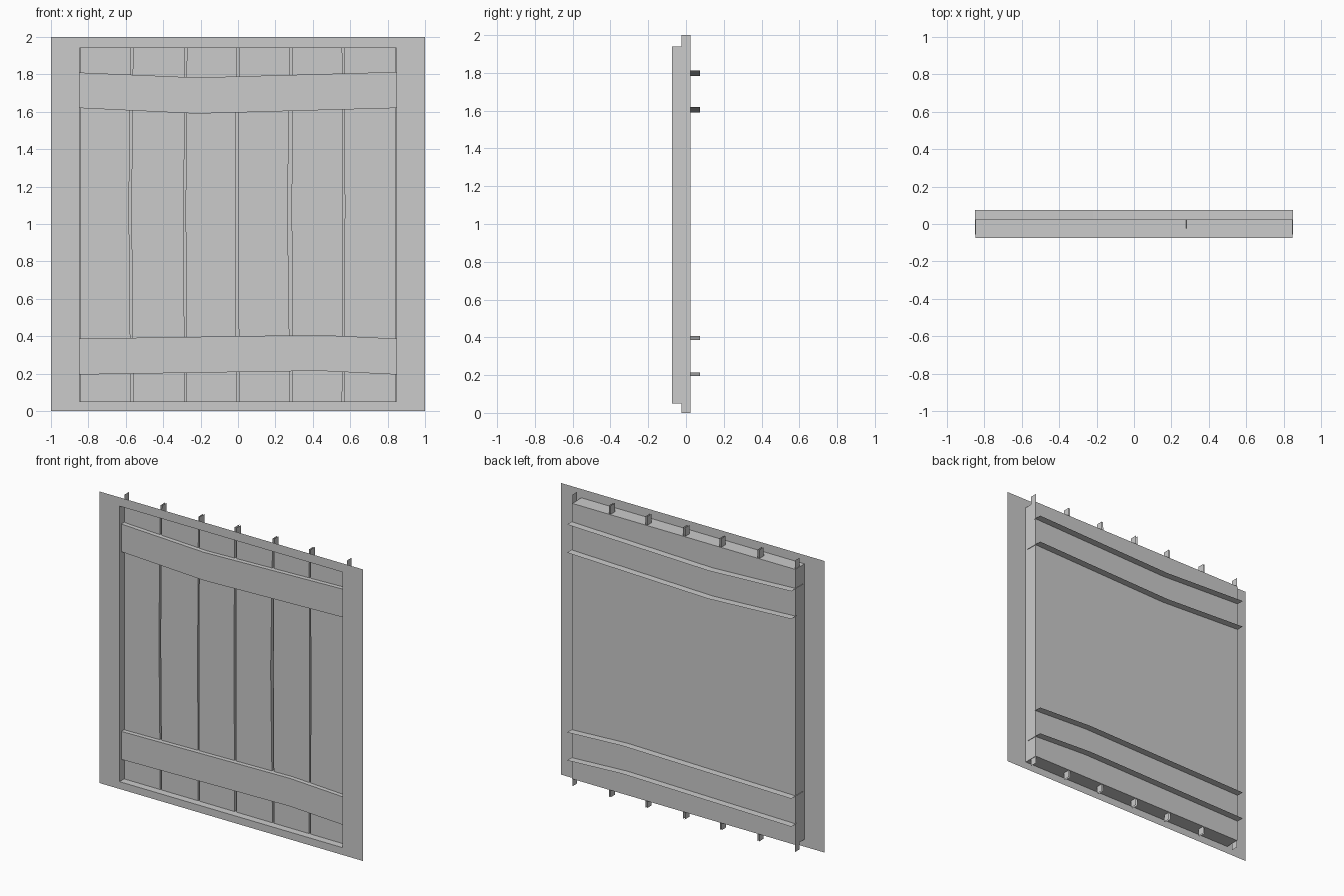
import bpy

if "Cube" in bpy.data.objects:
    bpy.data.objects.remove(bpy.data.objects["Cube"])

# Key sizes: half-width and height of the opening, and depth layers (front to back)
W, Z0, Z1 = 0.847, 0.05, 1.94
FRONT, BAR_FRONT, PLANK, BACK, RIB = -0.075, -0.055, -0.025, 0.025, 0.075


def add(name, verts, faces):
    me = bpy.data.meshes.new(name)
    me.from_pydata(verts, [], faces)
    me.validate()
    ob = bpy.data.objects.new(name, me)
    bpy.context.collection.objects.link(ob)
    return ob


def ribbon(name, a, b):
    """Quad strip between two point rows of equal length."""
    n = len(a)
    faces = [(i, i + 1, n + i + 1, n + i) for i in range(n - 1)]
    return add(name, a + b, faces)


def rect(w, z0, z1, y):
    return [(-w, y, z0), (w, y, z0), (w, y, z1), (-w, y, z1)]


def lerp_x(path, z):
    for (x0, za), (x1, zb) in zip(path, path[1:]):
        if z <= zb:
            return x0 + (x1 - x0) * (z - za) / (zb - za)
    return path[-1][0]


# Flat front sheet with a rectangular opening
add("front_sheet", rect(1, 0, 2, FRONT) + rect(W, Z0, Z1, FRONT),
    [(i, (i + 1) % 4, 4 + (i + 1) % 4, 4 + i) for i in range(4)])

# Shallow tray behind the opening: four side walls and the back
add("tray", rect(W, Z0, Z1, FRONT) + rect(W, Z0, Z1, BACK),
    [(i, (i + 1) % 4, 4 + (i + 1) % 4, 4 + i) for i in range(4)] + [(4, 5, 6, 7)])

# Slightly crooked edges of the gaps between planks: x at z = 0, 1.1, 2
gaps = [
    ((-0.572, -0.583, -0.572), (-0.561, -0.570, -0.561)),
    ((-0.286, -0.289, -0.283), (-0.275, -0.280, -0.273)),
    ((-0.008, -0.013, -0.008), (0.006, 0.001, 0.006)),
    ((0.280, 0.265, 0.280), (0.290, 0.287, 0.290)),
    ((0.557, 0.561, 0.557), (0.567, 0.571, 0.567)),
]
levels = (0, 1.1, 2)
edges = [[(-W + 0.003, z) for z in levels]]
for pair in gaps:
    edges += [list(zip(xs, levels)) for xs in pair]
edges.append([(W - 0.003, z) for z in levels])

# Plank edge walls, running the full height
for i, path in enumerate(edges):
    ribbon(f"plank_edge_{i}", [(x, PLANK, z) for x, z in path],
           [(x, BACK, z) for x, z in path])

# Plank faces inside the tray
for i in range(0, len(edges), 2):
    rows = [[(lerp_x(e, z), PLANK, z) for z in (Z0, 1.1, Z1)]
            for e in edges[i:i + 2]]
    ribbon(f"plank_{i // 2}", rows[1], rows[0])

# Bent cross bars: face in front, ribs that pass through to the back, end caps
B = 0.851
bars = {
    "upper_bar": ([(-B, 1.62), (-0.22, 1.59), (B, 1.62)],
                  [(-B, 1.81), (-0.22, 1.783), (B, 1.813)]),
    "lower_bar": ([(-B, 0.195), (0.43, 0.215), (B, 0.195)],
                  [(-B, 0.387), (0.43, 0.407), (B, 0.387)]),
}
for name, (low, high) in bars.items():
    at = lambda path, y: [(x, y, z) for x, z in path]
    ribbon(name + "_face", at(low, BAR_FRONT), at(high, BAR_FRONT))
    ribbon(name + "_top_rib", at(high, BAR_FRONT), at(high, RIB))
    ribbon(name + "_bottom_rib", at(low, RIB), at(low, BAR_FRONT))
    for side, k in (("left", 0), ("right", -1)):
        x = low[k][0]
        ribbon(f"{name}_{side}_end",
               [(x, BAR_FRONT, low[k][1]), (x, BAR_FRONT, high[k][1])],
               [(x, 0.02, low[k][1]), (x, 0.02, high[k][1])])
